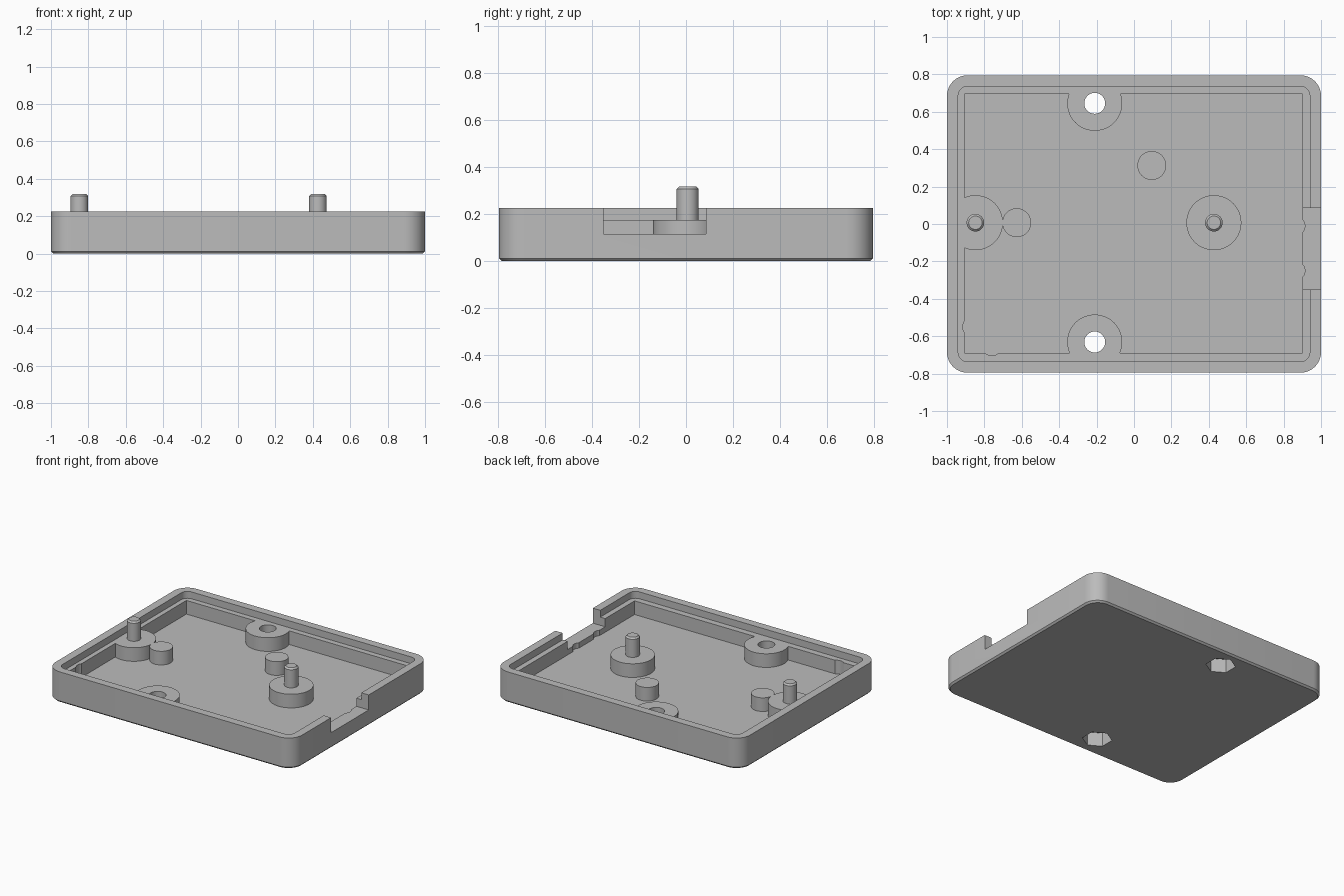
import bpy
import bmesh
import math

old = bpy.data.objects.get("Cube")
if old:
    bpy.data.objects.remove(old, do_unlink=True)

grey = bpy.data.materials.new("mid grey")
grey.use_nodes = True
colour = (0.5, 0.5, 0.5, 1)
grey.diffuse_color = colour
grey.node_tree.nodes["Principled BSDF"].inputs["Base Color"].default_value = colour


def circle(x, y, r, sides=48, turn=0.0):
    return [(x + r * math.cos(turn + math.tau * i / sides),
             y + r * math.sin(turn + math.tau * i / sides)) for i in range(sides)]


def rectangle(x0, x1, y0, y1):
    return [(x0, y0), (x1, y0), (x1, y1), (x0, y1)]


def rounded(hx, hy, r, steps=10):
    """Outline of a rounded rectangle centred on the origin."""
    pts = []
    for q, (sx, sy) in enumerate([(1, 1), (-1, 1), (-1, -1), (1, -1)]):
        for i in range(steps + 1):
            a = math.pi / 2 * (q + i / steps)
            pts.append((sx * (hx - r) + r * math.cos(a), sy * (hy - r) + r * math.sin(a)))
    return pts


def loft(name, levels):
    """Closed solid through a stack of (outline, height) levels."""
    bm = bmesh.new()
    rings = [[bm.verts.new((x, y, z)) for x, y in outline] for outline, z in levels]
    for low, high in zip(rings, rings[1:]):
        n = len(low)
        for i in range(n):
            j = (i + 1) % n
            bm.faces.new((low[i], low[j], high[j], high[i]))
    bm.faces.new(rings[0][::-1])
    bm.faces.new(rings[-1])
    mesh = bpy.data.meshes.new(name)
    bm.to_mesh(mesh)
    bm.free()
    mesh.materials.append(grey)
    obj = bpy.data.objects.new(name, mesh)
    bpy.context.collection.objects.link(obj)
    return obj


def prism(name, outline, z0, z1):
    return loft(name, [(outline, z0), (outline, z1)])


def combine(target, tool, operation):
    mod = target.modifiers.new(operation.lower(), 'BOOLEAN')
    mod.operation, mod.solver, mod.object = operation, 'EXACT', tool
    bpy.context.view_layer.objects.active = target
    bpy.ops.object.modifier_apply(modifier=mod.name)
    bpy.data.objects.remove(tool, do_unlink=True)


FLOOR, LEDGE, RIM, MID = 0.075, 0.175, 0.225, 0.007

# Outer shell with a chamfered bottom edge
tray = loft("tray", [(rounded(0.988, 0.783, 0.098), 0), (rounded(1, 0.795, 0.11), 0.012),
                     (rounded(1, 0.795, 0.11), RIM)])

# Cavity and the stepped lip
combine(tray, prism("cavity", rectangle(-0.905, 0.9, -0.69, 0.695), FLOOR, 0.4), 'DIFFERENCE')
combine(tray, prism("lip_step", rounded(0.94, 0.736, 0.05), LEDGE, 0.4), 'DIFFERENCE')

# Cable opening in the right-hand wall
combine(tray, prism("wall_opening", rectangle(0.85, 1.1, -0.35, 0.085), 0.115, 0.4), 'DIFFERENCE')

# Shallow dents in the inner walls
for x, y in [(-0.865, -0.55), (-0.76, -0.653), (0.863, -0.01), (0.863, -0.25)]:
    combine(tray, prism("dent", circle(x, y, 0.051, 24), FLOOR, 0.3), 'DIFFERENCE')

# Raised bosses and small supports, level with the ledge
screws = [(-0.21, MID + 0.638), (-0.21, MID - 0.638)]
pins = [(-0.848, MID), (0.427, MID)]
bosses = [(x, y, 0.147) for x, y in screws + pins]
for x, y, r in bosses + [(-0.627, MID, 0.077), (0.095, 0.313, 0.077)]:
    combine(tray, prism("boss", circle(x, y, r), 0.04, LEDGE), 'UNION')

# Screw holes with hexagonal nut pockets underneath
for x, y in screws:
    combine(tray, prism("screw_hole", circle(x, y, 0.056, 32), -0.1, 0.4), 'DIFFERENCE')
    combine(tray, prism("nut_pocket", circle(x, y, 0.1, 6, math.pi / 2), -0.1, 0.1), 'DIFFERENCE')

# Locating pins with chamfered tips
parts = [tray]
for side, (x, y) in zip(("right", "left"), pins):
    body, tip = circle(x, y, 0.047, 32), circle(x, y, 0.036, 32)
    parts.append(loft(side + "_locating_pin",
                      [(body, LEDGE - 0.03), (body, 0.307), (tip, 0.318)]))

# Smooth curved walls, keep hard edges
for obj in parts:
    bpy.ops.object.select_all(action='DESELECT')
    obj.select_set(True)
    bpy.context.view_layer.objects.active = obj
    bpy.ops.object.shade_smooth_by_angle(angle=math.radians(30))
